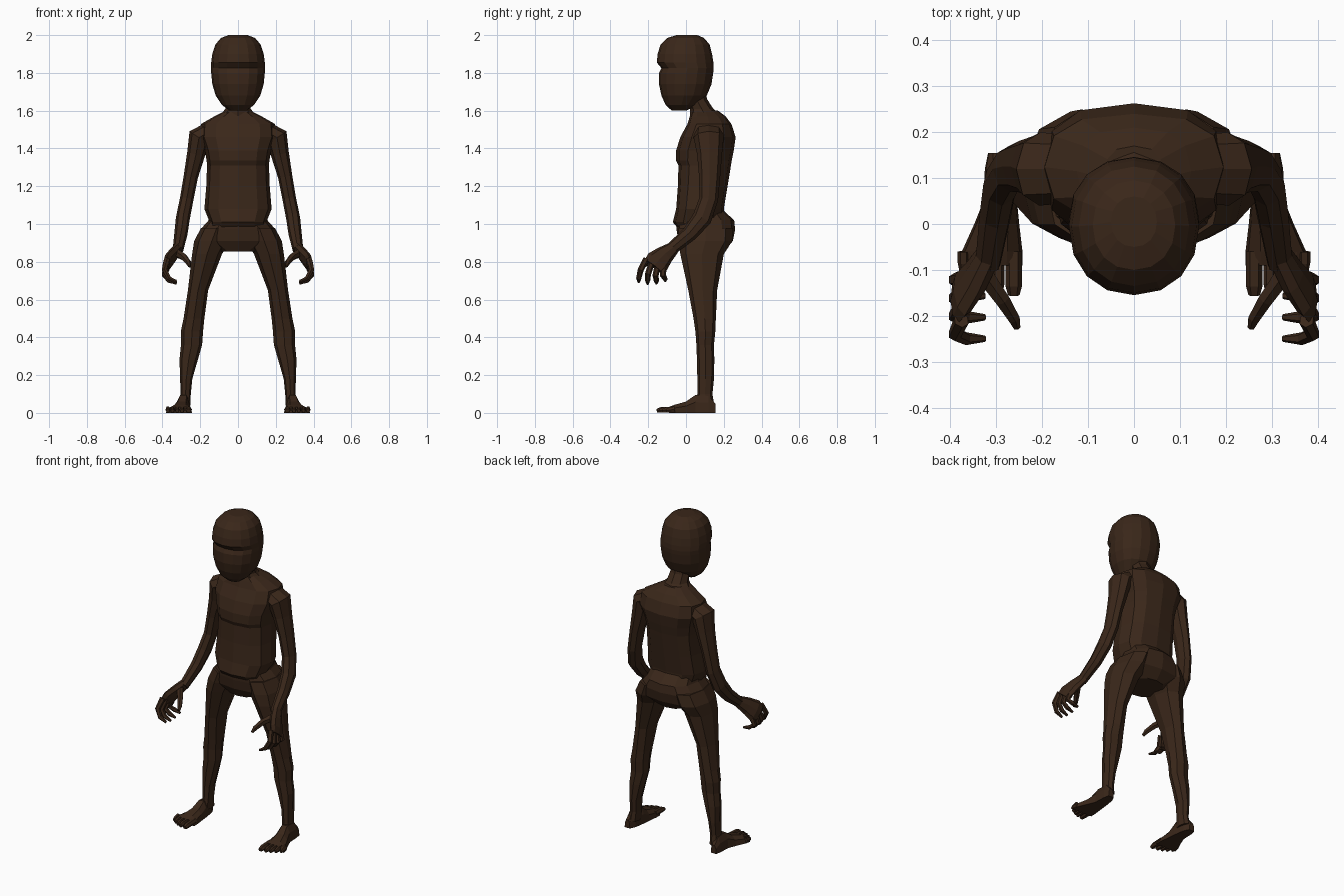
import bpy, bmesh, math
from mathutils import Vector

skin_mat = bpy.data.materials.new("dark_brown")
skin_mat.diffuse_color = (0.042, 0.020, 0.010, 1)


def skin(name, rings, mirror=False):
    """Bridge a list of equal-sized point rings and cap both ends."""
    bm = bmesh.new()
    vs = [[bm.verts.new(p) for p in r] for r in rings]
    n = len(vs[0])
    for a, b in zip(vs, vs[1:]):
        for i in range(n):
            j = (i + 1) % n
            bm.faces.new((a[i], a[j], b[j], b[i]))
    bm.faces.new(vs[0][::-1])
    bm.faces.new(vs[-1])
    bmesh.ops.recalc_face_normals(bm, faces=bm.faces)
    me = bpy.data.meshes.new(name)
    bm.to_mesh(me)
    bm.free()
    me.materials.append(skin_mat)
    ob = bpy.data.objects.new(name, me)
    bpy.context.collection.objects.link(ob)
    if mirror:
        ob.modifiers.new("mirror", 'MIRROR').use_mirror_merge = False
    return ob


def loft(name, rows, n=12, p=2.0, mirror=False):
    """Horizontal superellipse sections: (z, x0, x1, y0, y1)."""
    def power(v):
        return math.copysign(abs(v) ** (2 / p), v) if abs(v) > 1e-6 else 0
    rings = []
    for z, x0, x1, y0, y1 in rows:
        ring = []
        for i in range(n):
            a = 2 * math.pi * i / n
            ring.append(((x0 + x1) / 2 + (x1 - x0) / 2 * power(math.cos(a)),
                         (y0 + y1) / 2 + (y1 - y0) / 2 * power(math.sin(a)), z))
        rings.append(ring)
    return skin(name, rings, mirror)


def centred(rows):
    return [(z, -r, r, y0, y1) for z, y0, y1, r in rows]


def tube(name, path, axis, n=8):
    """Mirrored limb along path points (x, y, z, radius along axis, other radius)."""
    pts = [Vector(p[:3]) for p in path]
    rings = []
    for i, (x, y, z, ru, rv) in enumerate(path):
        t = (pts[min(i + 1, len(pts) - 1)] - pts[max(i - 1, 0)]).normalized()
        u = Vector(axis)
        u = (u - t * u.dot(t)).normalized()
        v = t.cross(u)
        rings.append([pts[i] + u * ru * math.cos(2 * math.pi * k / n)
                      + v * rv * math.sin(2 * math.pi * k / n) for k in range(n)])
    return skin(name, rings, True)


# head with brow notch
loft("head", centred([
    (2.0, -0.05, 0.06, 0.05), (1.985, -0.10, 0.095, 0.09),
    (1.95, -0.135, 0.125, 0.12), (1.90, -0.15, 0.138, 0.136),
    (1.855, -0.155, 0.145, 0.142), (1.825, -0.13, 0.146, 0.142),
    (1.80, -0.142, 0.144, 0.142), (1.74, -0.143, 0.135, 0.136),
    (1.68, -0.13, 0.11, 0.118), (1.63, -0.108, 0.06, 0.085),
    (1.60, -0.075, 0.0, 0.045)]), 16, 2.15)

# neck
loft("neck", centred([
    (1.72, -0.02, 0.10, 0.06), (1.66, 0.0, 0.112, 0.06),
    (1.61, 0.02, 0.145, 0.066), (1.56, 0.02, 0.20, 0.11)]), 8)

# torso and pelvis
loft("torso", centred([
    (1.60, 0.03, 0.17, 0.065), (1.57, 0.02, 0.21, 0.125),
    (1.53, 0.008, 0.24, 0.195), (1.46, -0.03, 0.263, 0.20),
    (1.39, -0.052, 0.253, 0.175), (1.335, -0.052, 0.242, 0.166),
    (1.31, -0.04, 0.238, 0.164), (1.20, -0.043, 0.22, 0.168),
    (1.08, -0.052, 0.20, 0.178), (1.01, -0.07, 0.20, 0.15),
    (0.98, -0.045, 0.19, 0.15)]), 12, 2.6)
loft("pelvis", centred([
    (1.07, -0.02, 0.20, 0.145), (1.02, -0.055, 0.255, 0.155),
    (0.97, -0.05, 0.26, 0.20), (0.91, -0.04, 0.248, 0.215),
    (0.855, -0.01, 0.20, 0.10)]), 12, 2.4)

# legs
loft("leg", [
    (0.98, 0.03, 0.195, -0.04, 0.25), (0.91, 0.045, 0.232, -0.04, 0.245),
    (0.84, 0.085, 0.243, -0.03, 0.20), (0.65, 0.158, 0.265, 0.012, 0.165),
    (0.50, 0.178, 0.288, 0.04, 0.158), (0.43, 0.185, 0.303, 0.05, 0.155),
    (0.36, 0.19, 0.302, 0.055, 0.148), (0.28, 0.213, 0.31, 0.058, 0.15),
    (0.18, 0.242, 0.306, 0.06, 0.148), (0.10, 0.25, 0.305, 0.06, 0.14),
    (0.04, 0.252, 0.312, 0.05, 0.15)], 8, 2.2, True)

# feet: flat-soled sections from heel to ball
foot = []
for y, x0, x1, h in [(0.155, 0.282, 0.318, 0.05), (0.12, 0.265, 0.325, 0.09),
                     (0.05, 0.255, 0.328, 0.095), (0.0, 0.25, 0.348, 0.06),
                     (-0.06, 0.243, 0.375, 0.043), (-0.09, 0.243, 0.382, 0.032)]:
    w = x1 - x0
    foot.append([(x0, y, 0), (x1, y, 0), (x1 - 0.05 * w, y, 0.6 * h),
                 (x0 + 0.7 * w, y, h), (x0 + 0.25 * w, y, h),
                 (x0 + 0.05 * w, y, 0.6 * h)])
skin("foot", foot, True)

# toes
for i, (x, tip, r) in enumerate([(0.262, -0.155, 0.018), (0.296, -0.15, 0.014),
                                 (0.322, -0.14, 0.013), (0.347, -0.125, 0.013),
                                 (0.371, -0.105, 0.013)]):
    tube(f"toe_{i + 1}", [(x, -0.06, 0.018, r, 0.018),
                          (x, tip + 0.02, 0.016, r, 0.016),
                          (x, tip, 0.011, r * 0.7, 0.011)], (1, 0, 0), 6)

# arms
tube("arm", [
    (0.15, 0.12, 1.49, 0.075, 0.05), (0.205, 0.12, 1.46, 0.08, 0.06),
    (0.222, 0.125, 1.37, 0.066, 0.048), (0.25, 0.125, 1.25, 0.056, 0.038),
    (0.272, 0.12, 1.13, 0.05, 0.036), (0.292, 0.085, 1.03, 0.052, 0.037),
    (0.302, 0.02, 0.95, 0.042, 0.035), (0.318, -0.085, 0.86, 0.032, 0.028)],
    (0, 1, 0))

# hands
tube("palm", [
    (0.315, -0.065, 0.875, 0.034, 0.026), (0.345, -0.115, 0.835, 0.052, 0.027),
    (0.372, -0.15, 0.80, 0.066, 0.024), (0.385, -0.17, 0.775, 0.06, 0.016)],
    (0, -1, 0.7))
tube("thumb", [
    (0.33, -0.105, 0.85, 0.024, 0.022), (0.287, -0.165, 0.825, 0.02, 0.018),
    (0.262, -0.205, 0.795, 0.016, 0.014), (0.255, -0.225, 0.775, 0.008, 0.008)],
    (0, 0, 1), 6)

# curled fingers, index to little
for i in range(4):
    f = i / 3
    dip = 0.012 * math.sin(math.pi * f)
    y0, y1, y2 = -0.21 + 0.09 * f, -0.24 + 0.118 * f, -0.25 + 0.14 * f
    tube(f"finger_{i + 1}", [
        (0.376, y0, 0.815 - 0.052 * f, 0.017, 0.017),
        (0.39, y1, 0.757 - 0.03 * f - dip, 0.016, 0.015),
        (0.365, y2, 0.713 - 0.005 * f - dip, 0.014, 0.013),
        (0.325, y2, 0.692 + 0.006 * f - dip, 0.007, 0.007)], (0, 1, 0), 6)
